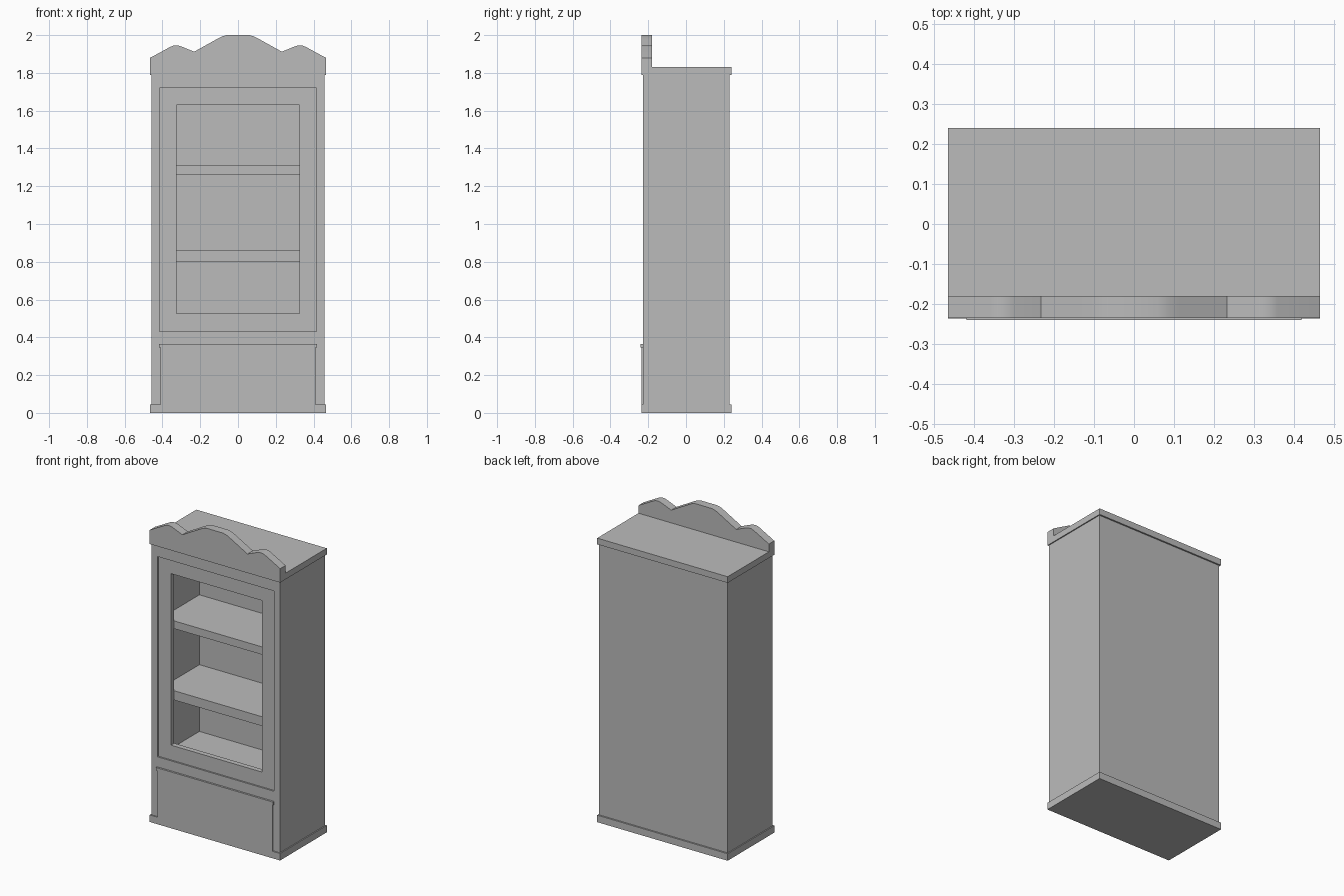
import bpy
import bmesh
import math

cube = bpy.data.objects.get("Cube")
if cube:
    bpy.data.objects.remove(cube, do_unlink=True)

grey = bpy.data.materials.new("plain grey")
grey.use_nodes = True
grey.diffuse_color = (0.5, 0.5, 0.5, 1)
grey.node_tree.nodes["Principled BSDF"].inputs["Base Color"].default_value = (0.5, 0.5, 0.5, 1)


def finish(name, bm):
    bmesh.ops.recalc_face_normals(bm, faces=bm.faces)
    mesh = bpy.data.meshes.new(name)
    bm.to_mesh(mesh)
    bm.free()
    mesh.materials.append(grey)
    obj = bpy.data.objects.new(name, mesh)
    bpy.context.collection.objects.link(obj)
    return obj


def rect_loft(name, loops, closed=False):
    """Join upright rectangles (half width, z low, z high, y) into one solid."""
    bm = bmesh.new()
    rings = [[bm.verts.new(p) for p in ((-w, y, lo), (w, y, lo), (w, y, hi), (-w, y, hi))]
             for w, lo, hi, y in loops]
    pairs = list(zip(rings, rings[1:]))
    if closed:
        pairs.append((rings[-1], rings[0]))
    else:
        bm.faces.new(rings[0])
        bm.faces.new(rings[-1])
    for a, b in pairs:
        for i in range(4):
            j = (i + 1) % 4
            bm.faces.new((a[i], a[j], b[j], b[i]))
    return finish(name, bm)


def box(name, w, lo, hi, front, back):
    return rect_loft(name, [(w, lo, hi, front), (w, lo, hi, back)])


# Cabinet body with its open cupboard
WALL, CAVITY, LOW, HIGH = 0.458, 0.415, 0.43, 1.72
rect_loft("cabinet_body", [
    (WALL, 0.02, 1.8, 0.23), (WALL, 0.02, 1.8, -0.228),
    (CAVITY, LOW, HIGH, -0.228), (CAVITY, LOW, HIGH, 0.2)])

# Recessed door frame
rect_loft("door_frame", [
    (CAVITY, LOW, HIGH, -0.185), (CAVITY, LOW, HIGH, -0.218),
    (0.325, 0.525, 1.63, -0.218), (0.325, 0.525, 1.63, -0.185)], closed=True)

# Shelves
for name, lo, hi in (("lower_shelf", 0.80, 0.86), ("upper_shelf", 1.26, 1.31)):
    box(name, CAVITY, lo, hi, -0.18, 0.2)

# Plinth, top board and lower front panel with its lip
box("plinth", 0.465, 0, 0.045, -0.236, 0.24)
box("top_board", 0.465, 1.79, 1.83, -0.235, 0.24)
box("lower_panel", 0.41, 0.03, 0.35, -0.236, -0.22)
box("panel_lip", 0.418, 0.345, 0.365, -0.24, -0.22)

# Scalloped crest: half outline from the middle outwards, mirrored
half = [(0.06, 2.0), (0.085, 1.993), (0.11, 1.98), (0.232, 1.912),
        (0.30, 1.94), (0.318, 1.945), (0.34, 1.945), (0.358, 1.938), (0.465, 1.88), (0.465, 1.79)]
outline = half + [(-x, z) for x, z in reversed(half)]
bm = bmesh.new()
face = bm.faces.new([bm.verts.new((x, -0.235, z)) for x, z in outline])
grown = bmesh.ops.extrude_face_region(bm, geom=[face])
bmesh.ops.translate(bm, vec=(0, 0.055, 0),
                    verts=[v for v in grown["geom"] if isinstance(v, bmesh.types.BMVert)])
crest = finish("crest", bm)
bpy.ops.object.select_all(action="DESELECT")
crest.select_set(True)
bpy.context.view_layer.objects.active = crest
bpy.ops.object.shade_smooth_by_angle(angle=math.radians(30))
